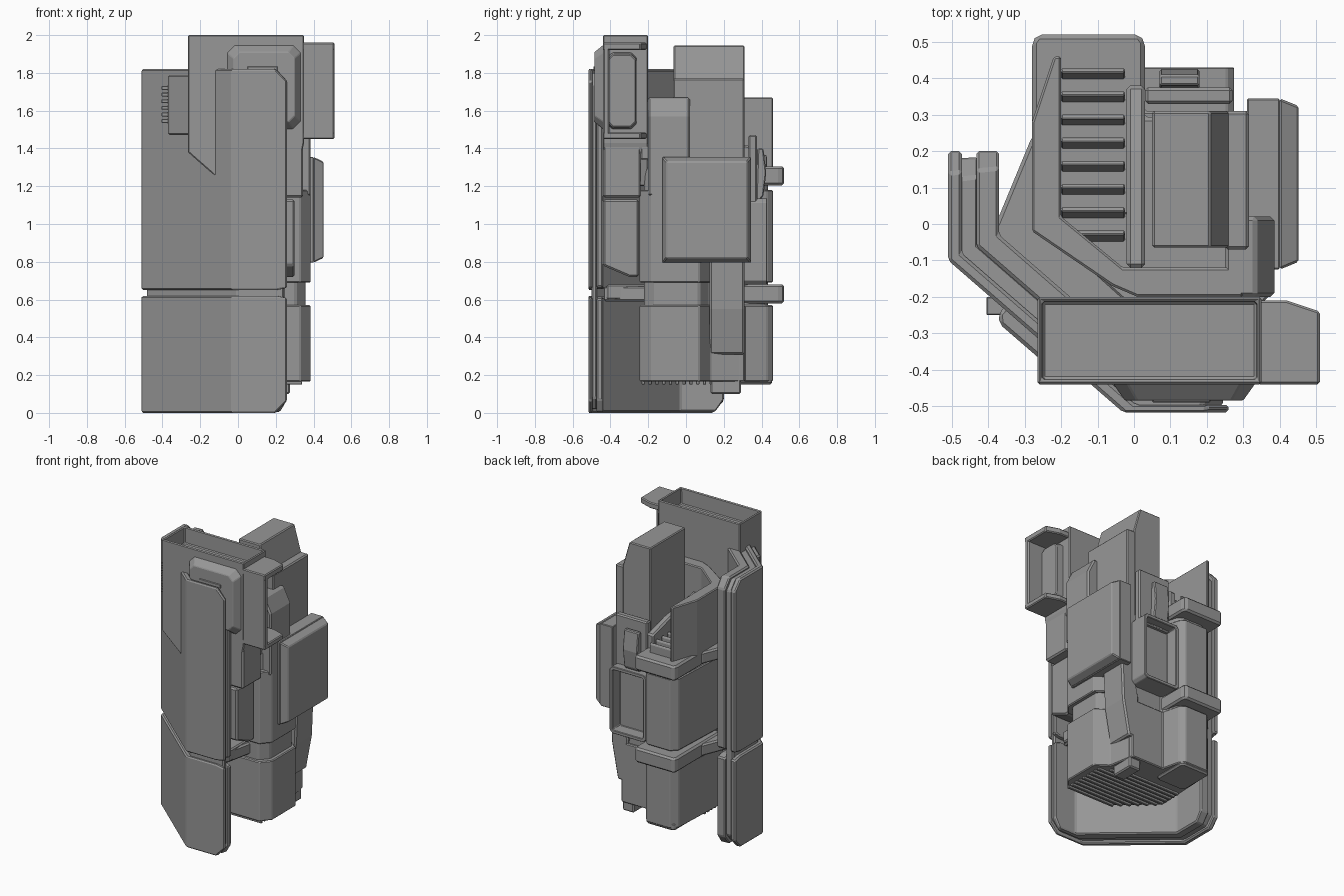
import bpy, bmesh
from mathutils import Vector, Matrix

if "Cube" in bpy.data.objects:
    bpy.data.objects.remove(bpy.data.objects["Cube"])

# Dark grey finish shared by every part
GREY = bpy.data.materials.new("dark_grey")
GREY.diffuse_color = (.31, .31, .31, 1)
GREY.use_nodes = True
GREY.node_tree.nodes["Principled BSDF"].inputs["Base Color"].default_value = GREY.diffuse_color


def finish(name, bm, bevel):
    bmesh.ops.recalc_face_normals(bm, faces=bm.faces)
    me = bpy.data.meshes.new(name)
    bm.to_mesh(me)
    bm.free()
    me.materials.append(GREY)
    ob = bpy.data.objects.new(name, me)
    bpy.context.collection.objects.link(ob)
    if bevel:
        m = ob.modifiers.new("bevel", 'BEVEL')
        m.width, m.segments, m.limit_method = bevel, 1, 'ANGLE'
    return ob


def prism(name, pts, lo, hi, axis='z', bevel=0.01, taper=1.0, recess=None):
    """Extrude a 2D profile along an axis; taper shrinks the hi end.
    recess = (direction, rim, depth) sinks the face that looks that way."""
    put = {'z': lambda a, b, h: (a, b, h), 'y': lambda a, b, h: (a, h, b),
           'x': lambda a, b, h: (h, a, b)}[axis]
    ca = (min(p[0] for p in pts) + max(p[0] for p in pts)) / 2
    cb = (min(p[1] for p in pts) + max(p[1] for p in pts)) / 2
    bm = bmesh.new()
    v0 = [bm.verts.new(put(a, b, lo)) for a, b in pts]
    v1 = [bm.verts.new(put(ca + (a - ca) * taper, cb + (b - cb) * taper, hi)) for a, b in pts]
    n = len(pts)
    bm.faces.new(v0)
    bm.faces.new(v1)
    for i in range(n):
        bm.faces.new((v0[i], v0[(i + 1) % n], v1[(i + 1) % n], v1[i]))
    bmesh.ops.recalc_face_normals(bm, faces=bm.faces)
    if recess:
        d, rim, depth = Vector(recess[0]), recess[1], recess[2]
        f = max(bm.faces, key=lambda f: (round(f.normal.dot(d), 3), f.calc_center_median().dot(d)))
        bmesh.ops.inset_region(bm, faces=[f], thickness=rim)
        bmesh.ops.inset_region(bm, faces=[f], thickness=.003)
        bmesh.ops.translate(bm, verts=f.verts, vec=-d * depth)
    return finish(name, bm, bevel)


def rect(a0, a1, b0, b1, c=0.0):
    """Rectangle profile with optional corner cuts."""
    if not c:
        return [(a0, b0), (a1, b0), (a1, b1), (a0, b1)]
    return [(a0 + c, b0), (a1 - c, b0), (a1, b0 + c), (a1, b1 - c),
            (a1 - c, b1), (a0 + c, b1), (a0, b1 - c), (a0, b0 + c)]


def box(name, x0, x1, y0, y1, z0, z1, bevel=0.008, **kw):
    return prism(name, rect(x0, x1, y0, y1), z0, z1, 'z', bevel, **kw)


# Curved armour: three layers between an outer and an inner bent path
OUTER = [(-.51, .2), (-.51, -.1), (-.03, -.517), (.26, -.517)]
INNER = [(-.37, .2), (-.37, -.03), (.1, -.44), (.26, -.44)]


def armour(name, t0, t1, z0, z1, clo, chi, inset=0.0):
    def station(i, f, t):
        o = Vector(OUTER[i]).lerp(Vector(OUTER[i + 1]), f)
        n = Vector(INNER[i]).lerp(Vector(INNER[i + 1]), f)
        return o.lerp(n, t)
    c = .065
    e = inset / .3
    stops = [(0, e, 1), (0, e + .2, 0), (1, 0, 0), (2, 0, 0), (2, 1 - e - .22, 0), (2, 1 - e, 1)]
    bm = bmesh.new()
    rings = []
    for i, f, cut in stops:
        a, b = station(i, f, t0), station(i, f, t1)
        lo, hi = z0 + clo * cut, z1 - chi * cut
        rings.append([bm.verts.new((p.x, p.y, z)) for p, z in ((a, lo), (a, hi), (b, hi), (b, lo))])
    bm.faces.new(rings[0])
    bm.faces.new(rings[-1])
    for r, s in zip(rings, rings[1:]):
        for k in range(4):
            bm.faces.new((r[k], r[(k + 1) % 4], s[(k + 1) % 4], s[k]))
    return finish(name, bm, .008)


for tag, z0, z1, clo, chi in (("lower", 0, .62, .065, .012), ("upper", .65, 1.82, .012, .065)):
    armour(tag + "_outer_armour", 0, .27, z0, z1, clo, chi)
    armour(tag + "_inner_armour", .55, 1, z0 + .005, z1 - .005, clo, chi)
armour("armour_core", .2, .6, .02, 1.8, .06, .06, .02)

# Open-topped holder box with its raised front and side handle
prism("holder_box", [(-.265, 2), (.35, 2), (.35, 1.43), (.3, 1.2), (-.06, 1.2), (-.265, 1.38)],
      -.44, -.2, 'y', .006, recess=((0, 0, 1), .018, .11))
prism("holder_front_bulge", rect(-.06, .335, 1.5, 1.95, .04), -.435, -.485, 'y', .004, taper=.82)
box("bulge_vent", .05, .21, -.49, -.48, 1.81, 1.835, .003)
box("handle_front_wall", .34, .51, -.44, -.405, 1.45, 1.96)
for tag, z0, z1 in (("top", 1.92, 1.96), ("bottom", 1.45, 1.485)):
    prism("handle_%s_flange" % tag, [(.34, -.44), (.51, -.44), (.51, -.24), (.42, -.21), (.34, -.21)],
          z0, z1, bevel=.006)
prism("handle_core", rect(-.42, -.26, 1.5, 1.91, .03), .34, .4, 'x', .006, taper=.94)

# Side vent on the slanted armour face
vent = prism("side_vent", rect(-.11, .11, -.06, .06, .02), 1.47, 1.79)
vent.matrix_world = Matrix.Translation((-.262, -.288, 0)) @ Matrix.Rotation(-.713, 4, 'Z')
for i in range(6):
    box("vent_tooth_%d" % i, -.405, -.34, -.25, -.2, 1.535 + i * .035, 1.555 + i * .035, .003)

# Main body sections
BODY = [(-.24, .42), (-.2, .46), (-.03, .46), (.0, .43), (.03, .31), (.27, .31), (.3, .13),
        (.385, .07), (.385, -.18), (.33, -.245), (-.02, -.245), (-.26, -.03)]
WAIST = [(a * .93, b * .93 + .005) for a, b in BODY]
prism("lower_body", BODY, .165, .57, bevel=.006)
prism("rear_column_foot", rect(-.23, -.005, .2, .455, .02), .15, .2)
prism("body_waist", WAIST, .56, .71)
prism("middle_body", BODY, .69, 1.18, bevel=.006)
prism("body_neck", WAIST, 1.17, 1.3)
for i in range(11):
    y = -.235 + i * .036
    left = -.01 + (y + .245) * -1.1 if y < -.03 else -.24
    box("bottom_rib_%d" % i, left, .34 if y < .07 else .27, y, y + .018, .15, .17, .003)

# Straps round the rear column, with links to the armour
for tag, z0 in (("lower", .58), ("upper", 1.205)):
    prism(tag + "_strap", [(-.28, .02), (-.28, .5), (-.265, .52), (.015, .52), (.03, .5), (.03, .02)],
          z0, z0 + .1, bevel=.012)
    prism(tag + "_armour_link", [(-.2, .28), (-.28, .24), (-.4, -.05), (-.12, -.26), (.2, -.44), (.25, -.2)],
          z0 + .01, z0 + .09)
    box(tag + "_strap_clip", -.02, .22, -.42, -.2, z0 + .02, z0 + .1)

# Upper shroud wall and cooling slats
prism("shroud_wall", [(-.28, .28), (-.22, .46), (-.2, .46), (-.2, .02), (-.03, -.12), (.3, -.12),
                      (.3, -.2), (.01, -.2), (-.06, -.17), (-.28, -.02)], 1.25, 1.67, bevel=.006)
prism("inner_divider", [(-.12, 1.25), (.38, 1.25), (.38, 1.4), (.2, 1.45), (-.12, 1.5)], -.02, .03, 'x')
for i in range(8):
    y = -.035 + i * .0635
    prism("cooling_slat_%d" % i, [(y - .018, 1.28), (y + .018, 1.28), (y + .018, 1.36), (y + .006, 1.37)],
          -.2, -.025, 'x', .004)

# Tall rear box with sloped shoulder
prism("tall_box", [(.05, 1.0), (.26, 1.0), (.26, 1.77), (.21, 1.945), (.05, 1.945)], -.065, .31, 'y', .006)
box("tall_box_side_rail", .25, .315, -.07, .31, .8, 1.77)

# Right side block, pack and lower arm
prism("shoulder_block", [(.25, 1.15), (.385, 1.15), (.385, 1.57), (.335, 1.67), (.25, 1.67)], -.2, .02, 'y')
box("shoulder_front", .25, .345, -.24, -.1, 1.34, 1.62)
prism("side_pack", rect(-.125, .345, .795, 1.355), .31, .4, 'x', .004)
prism("side_pack_cover", rect(-.125, .345, .795, 1.355), .4, .452, 'x', .006, taper=.91)
prism("lower_arm", [(.285, .9), (.36, .9), (.345, .55), (.3, .31), (.24, .31), (.22, .6)], .125, .31, 'y')
box("arm_foot", .19, .275, .13, .29, .1, .34)

# Blocks between the armour edge and the body
prism("edge_block_upper", rect(-.44, -.24, 1.14, 1.435), .05, .345, 'x')
prism("edge_block_lower", [(-.44, 1.13), (-.25, 1.13), (-.25, .72), (-.3, .72), (-.44, .78)], .05, .3, 'x')

# Rear bracket, clip and recessed frame
box("rear_bracket", .03, .27, .33, .375, 1.1, 1.47)
prism("rear_clip", [(.37, 1.1), (.41, 1.15), (.425, 1.27), (.41, 1.4), (.38, 1.4)], .07, .18, 'x', .006)
prism("rear_frame", rect(.0, .275, .68, 1.135, .02), .27, .43, 'y', .006, recess=((0, 1, 0), .025, .08))
